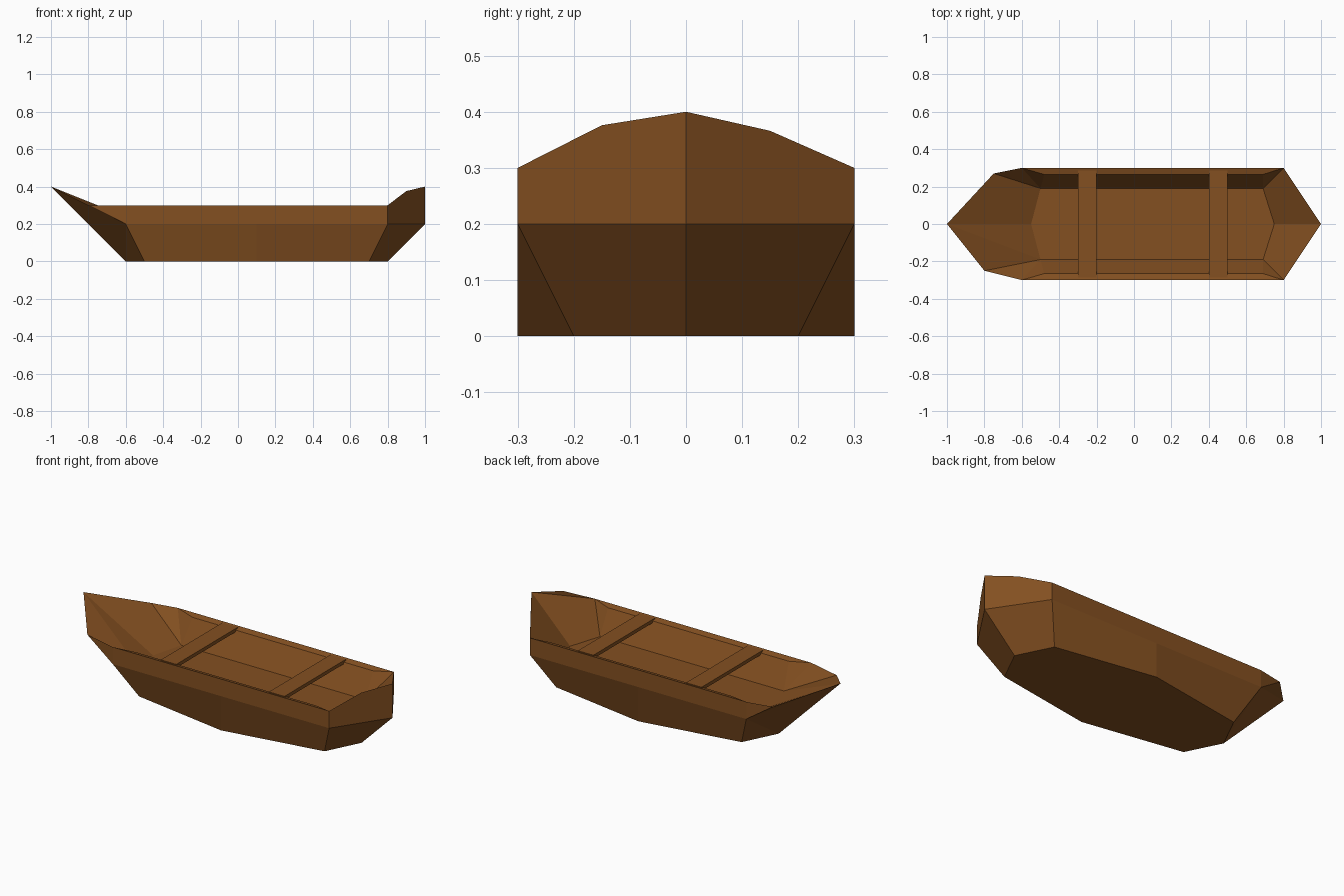
import bpy, bmesh

if "Cube" in bpy.data.objects:
    bpy.data.objects.remove(bpy.data.objects["Cube"])

wood = bpy.data.materials.new("brown wood")
wood.diffuse_color = (0.23, 0.08, 0.015, 1)
wood.use_nodes = True
wood.node_tree.nodes["Principled BSDF"].inputs["Base Color"].default_value = wood.diffuse_color


def finish(bm, name):
    bmesh.ops.remove_doubles(bm, verts=bm.verts[:], dist=0.0005)
    bmesh.ops.recalc_face_normals(bm, faces=bm.faces[:])
    mesh = bpy.data.meshes.new(name)
    bm.to_mesh(mesh)
    bm.free()
    mesh.materials.append(wood)
    obj = bpy.data.objects.new(name, mesh)
    bpy.context.collection.objects.link(obj)
    return obj


# Hull: one half described by named points, built for both sides
bm = bmesh.new()
for s in (-1, 1):
    p = {
        # centreline
        "bow": (-1, 0, .4), "keel_a": (-.6, 0, 0), "keel_b": (.8, 0, 0),
        "keel_m": (.1, 0, 0),
        "stem_low": (1, 0, .2), "stem_top": (1, 0, .4),
        "floor_a": (-.55, 0, .15), "floor_b": (.75, 0, .15),
        # outer shell
        "bot_a": (-.5, .2, 0), "bot_m": (.1, .3, 0), "bot_b": (.7, .2, 0),
        "chine_a": (-.6, .3, .2), "chine_m": (.1, .3, .2),
        "chine_b": (.8, .3, .2),
        "rim_a": (-.6, .3, .3), "rim_m": (.1, .3, .3), "rim_b": (.8, .3, .3),
        # bow shoulder and stern crest differ a little left to right
        "shoulder": (-.75, .27, .3) if s > 0 else (-.8, .25, .3),
        "crest": (.9, .15, .366 if s > 0 else .376),
        # inner shell
        "in_a": (-.48, .265, .29), "in_b": (.69, .265, .29),
        "well_a": (-.5, .19, .15), "well_b": (.69, .19, .15),
    }
    faces = [
        # outside
        "keel_a bot_a bot_m keel_m", "keel_m bot_m bot_b keel_b",
        "bot_a bot_m chine_m chine_a", "bot_m bot_b chine_b chine_m",
        "chine_a chine_m rim_m rim_a", "chine_m chine_b rim_b rim_m",
        "keel_a bot_a chine_a", "bow keel_a chine_a",
        "bow chine_a shoulder", "shoulder chine_a rim_a",
        "keel_b bot_b chine_b stem_low",
        "chine_b stem_low stem_top crest rim_b",
        # inside
        "floor_a well_a well_b floor_b", "well_a well_b in_b in_a",
        "in_a in_b rim_b rim_m rim_a", "rim_a in_a well_a",
        "shoulder rim_a well_a", "bow shoulder well_a", "bow well_a floor_a",
        "in_b rim_b well_b", "rim_b crest stem_top",
        "rim_b stem_top floor_b well_b",
    ]
    v = {k: bm.verts.new((x, s * y, z)) for k, (x, y, z) in p.items()}
    for f in faces:
        bm.faces.new([v[k] for k in f.split()])
finish(bm, "hull")

# Two plank seats across the well
for name, x in (("bow_seat", -.25), ("stern_seat", .45)):
    bm = bmesh.new()
    bmesh.ops.create_cube(bm, size=1)
    for vert in bm.verts:
        vert.co = (x + vert.co.x * .1, vert.co.y * .57, .29 + vert.co.z * .02)
    finish(bm, name)
